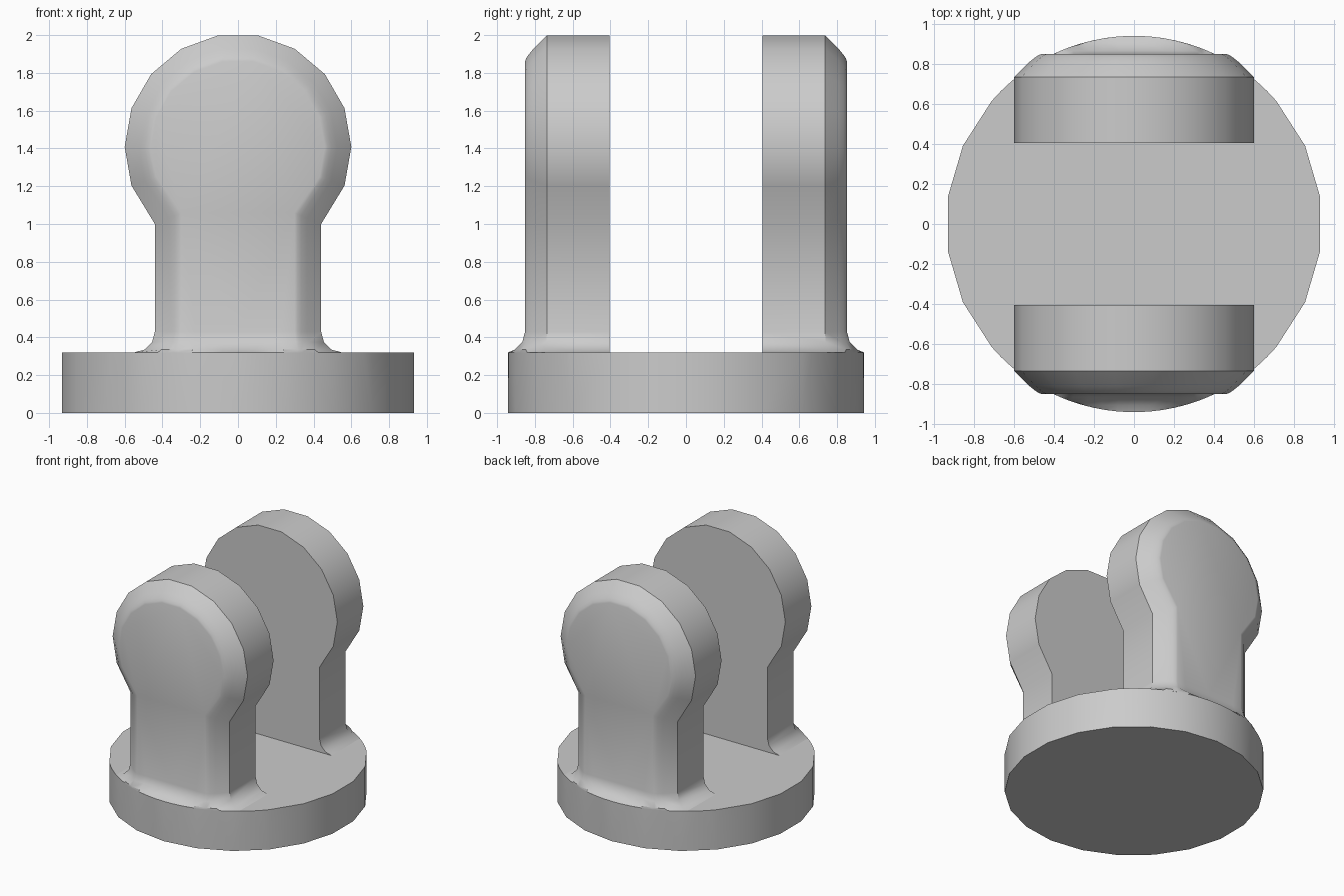
import bpy, bmesh
from math import sin, cos, acos, radians, pi, hypot

cube = bpy.data.objects.get("Cube")
if cube:
    bpy.data.objects.remove(cube)

grey = bpy.data.materials.new("light grey")
grey.use_nodes = True
colour = (0.6, 0.6, 0.6, 1)
grey.diffuse_color = colour
grey.node_tree.nodes["Principled BSDF"].inputs["Base Color"].default_value = colour

BASE_R, BASE_TOP = 0.942, 0.32
FILLET = 0.11
EYE_R, EYE_Z, STEM = 0.6, 1.408, 0.44


def finish(bm, name):
    bmesh.ops.recalc_face_normals(bm, faces=bm.faces)
    mesh = bpy.data.meshes.new(name)
    bm.to_mesh(mesh)
    bm.free()
    mesh.materials.append(grey)
    obj = bpy.data.objects.new(name, mesh)
    bpy.context.collection.objects.link(obj)
    bpy.ops.object.select_all(action='DESELECT')
    obj.select_set(True)
    bpy.context.view_layer.objects.active = obj
    bpy.ops.object.shade_smooth_by_angle(angle=radians(32))
    return obj


def strip(bm, a, b):
    for i in range(len(a) - 1):
        bm.faces.new((a[i], a[i + 1], b[i + 1], b[i]))


# Round base: coarse disc whose rim is finer beside the lugs
def build_base():
    bm = bmesh.new()
    step = 2 * pi / 22
    lower, upper = [], []
    for k in range(22):
        a = pi / 2 + k * step
        lower.append(bm.verts.new((BASE_R * cos(a), BASE_R * sin(a), 0)))
        parts = 4 if abs(sin(a + step / 2)) > 0.75 else 1
        upper.append([bm.verts.new((BASE_R * cos(a + step * i / parts),
                                    BASE_R * sin(a + step * i / parts), BASE_TOP))
                      for i in range(parts)])
    for k in range(22):
        n = (k + 1) % 22
        top = upper[k] + [upper[n][0]]
        half = len(top) // 2
        for i in range(len(top) - 1):
            bm.faces.new((lower[k if i < half else n], top[i + 1], top[i]))
        bm.faces.new((lower[k], lower[n], top[half]))
    bm.faces.new(lower)
    bm.faces.new([v for group in upper for v in group])
    finish(bm, "round_base")


# Keyhole outline, shrunk by an inset, running from the right foot to the left
def keyhole(inset):
    r, x = EYE_R - inset, STEM - inset
    neck = -acos(x / r)
    angles = [neck] + [radians(a) for a in range(-20, 201, 20)] + [pi - neck]
    pts = [(r * cos(a), EYE_Z + r * sin(a)) for a in angles]
    foot = BASE_TOP + FILLET
    return [(x, foot)] + pts + [(-x, foot)]


# Lug: keyhole layers, chamfered outer rim, and a fillet flaring onto the base
def build_lug(name, side):
    bm = bmesh.new()
    layers = [(0, 0.405, 0), (0, 0.735, 0.35), (0.075, 0.81, 0.7),
              (0.105, 0.834, 0.8), (0.125, 0.847, 0.95), (0.14, 0.852, 1)]
    rings = [[bm.verts.new((x, side * y, z)) for x, z in keyhole(inset)]
             for inset, y, _ in layers]
    for a, b in zip(rings, rings[1:]):
        strip(bm, a, b)
    bm.faces.new(rings[0])

    # Foot ring around the stem, with extra points along the outer edge
    outer = rings[-1]
    xr = outer[0].co.x
    front = [bm.verts.new((xr * (1 - i / 4), side * layers[-1][1],
                           BASE_TOP + FILLET)) for i in range(1, 8)]
    bm.faces.new(outer + front[::-1])
    foot = [r[0] for r in rings] + front + [r[-1] for r in rings[::-1]]
    push_y = [p for _, _, p in layers]
    push_x = [1, 1, 0.75, 0.6, 0.5, 0.4]
    py = push_y + [1] * 7 + push_y[::-1]
    px = push_x + [0.1 * i for i in range(3, -4, -1)] + [-p for p in push_x[::-1]]

    previous = foot
    for deg in (30, 60, 90):
        d = FILLET * (1 - cos(radians(deg)))
        z = BASE_TOP + FILLET * (1 - sin(radians(deg)))
        ring = []
        for v, ax, ay in zip(foot, px, py):
            x, y = v.co.x + d * ax, abs(v.co.y) + d * ay
            k = min(1, BASE_R / hypot(x, y))
            ring.append(bm.verts.new((x * k, side * y * k, z)))
        strip(bm, previous, ring)
        bm.faces.new((previous[-1], previous[0], ring[0], ring[-1]))
        previous = ring
    finish(bm, name)


build_base()
build_lug("front_lug", -1)
build_lug("back_lug", 1)
